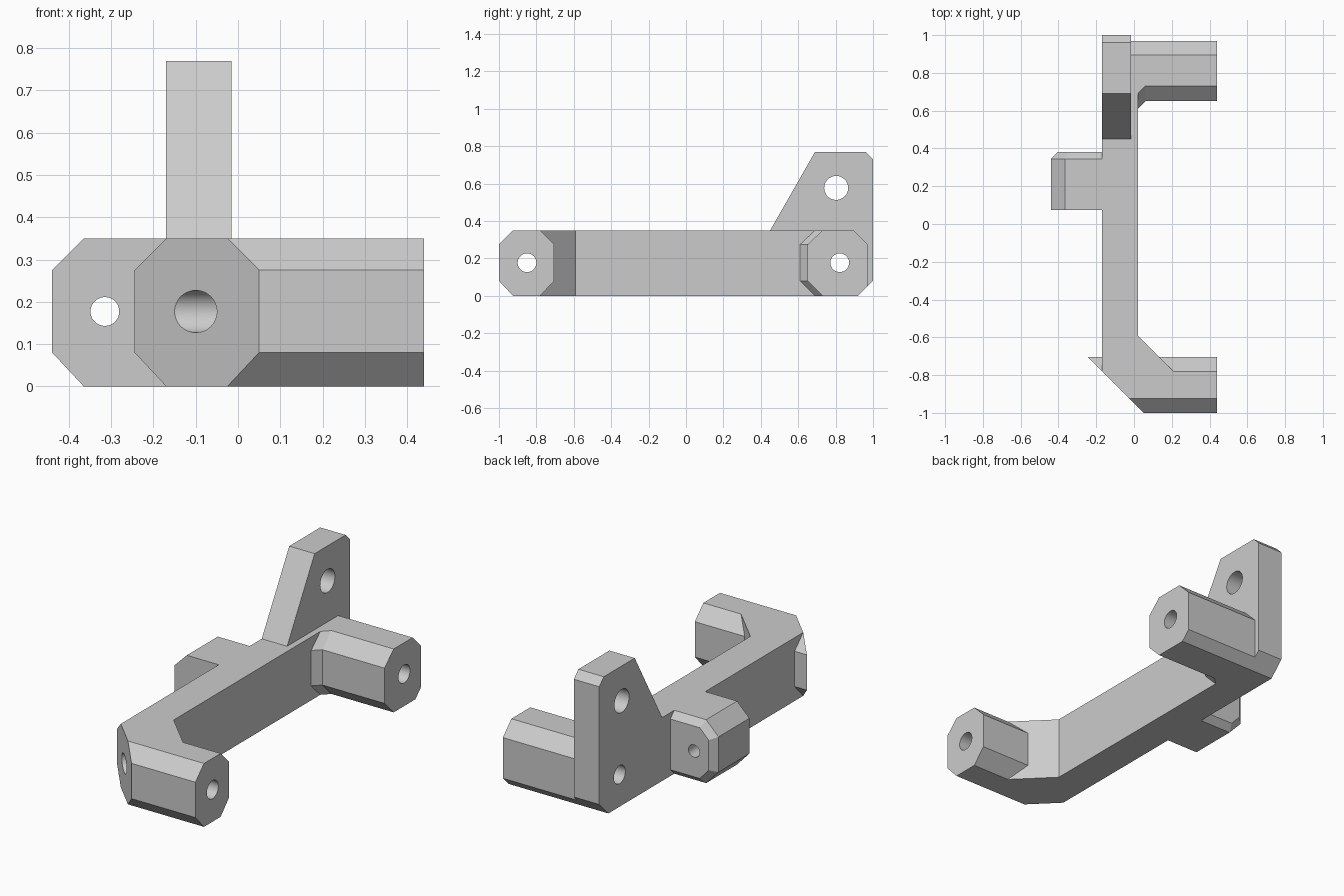
import bpy, bmesh, math
from mathutils import Matrix, Vector

default = bpy.data.objects.get("Cube")
if default:
    bpy.data.objects.remove(default, do_unlink=True)

H = 0.35             # beam height
LOW, HIGH = 0.08, 0.275   # chamfer heights of the arms
HOLE_Z = 0.177

grey = bpy.data.materials.new("plain grey")
grey.use_nodes = True
grey.diffuse_color = (0.6, 0.6, 0.6, 1)
grey.node_tree.nodes["Principled BSDF"].inputs["Base Color"].default_value = (0.6, 0.6, 0.6, 1)


def finish(bm, name):
    bmesh.ops.recalc_face_normals(bm, faces=bm.faces[:])
    mesh = bpy.data.meshes.new(name)
    bm.to_mesh(mesh)
    bm.free()
    mesh.materials.append(grey)
    ob = bpy.data.objects.new(name, mesh)
    bpy.context.scene.collection.objects.link(ob)
    return ob


def prism(name, outline, axis, start, end, clip=None):
    """Extrude a 2D outline along x (outline is y, z) or z (outline is x, y)."""
    bm = bmesh.new()
    place = (lambda a, b: (start, a, b)) if axis == "x" else (lambda a, b: (a, b, start))
    face = bm.faces.new([bm.verts.new(place(a, b)) for a, b in outline])
    move = Vector((end - start, 0, 0)) if axis == "x" else Vector((0, 0, end - start))
    out = bmesh.ops.extrude_face_region(bm, geom=[face], use_keep_orig=True)
    bmesh.ops.translate(bm, vec=move, verts=[v for v in out["geom"] if isinstance(v, bmesh.types.BMVert)])
    if clip:
        point, normal = clip
        bmesh.ops.bisect_plane(bm, geom=bm.verts[:] + bm.edges[:] + bm.faces[:],
                               plane_co=point, plane_no=normal, clear_outer=True)
        bmesh.ops.holes_fill(bm, edges=[e for e in bm.edges if e.is_boundary])
    return finish(bm, name)


def hull(name, points):
    bm = bmesh.new()
    for p in points:
        bm.verts.new(p)
    bmesh.ops.convex_hull(bm, input=bm.verts[:])
    loose = [v for v in bm.verts if not v.link_faces]
    bmesh.ops.delete(bm, geom=loose, context="VERTS")
    bmesh.ops.dissolve_limit(bm, angle_limit=0.01, verts=bm.verts[:], edges=bm.edges[:])
    return finish(bm, name)


def drill(name, axis, centre, radius, depth):
    bm = bmesh.new()
    turn = Matrix.Rotation(math.pi / 2, 4, "Y" if axis == "x" else "X")
    bmesh.ops.create_cone(bm, cap_ends=True, segments=48, radius1=radius, radius2=radius,
                          depth=depth, matrix=Matrix.Translation(centre) @ turn)
    ob = finish(bm, name)
    ob.hide_render = True
    return ob


# Long beam with the solid core of the mitred front corner
body = prism("bracket_body", [(-0.17, 0.8), (-0.17, -0.78), (-0.025, -0.925), (0.2, -0.925),
                              (0.215, -0.785), (0.02, -0.59), (0.02, 0.8)], "z", 0, H)

# Front arm, cut off along the mitre
front_arm = prism("front_arm", [(-0.925, 0), (-0.78, 0), (-0.705, LOW), (-0.705, HIGH),
                                (-0.78, H), (-0.925, H), (-1, HIGH), (-1, LOW)], "x", -0.4, 0.44,
                  clip=((-0.17, -0.78, 0), (-1, -1, 0)))

# Back arm and the flared root where it leaves the beam
inner = [(0.73, 0), (0.65, LOW), (0.65, HIGH), (0.73, H)]
back_arm = prism("back_arm", inner + [(0.895, H), (0.97, HIGH), (0.97, 0.05), (0.92, 0)],
                 "x", -0.1, 0.44)
back_arm_root = hull("back_arm_root", [(x, y - shift, z)
                                       for x, shift in ((0, 0.04), (0.02, 0.04), (0.06, 0))
                                       for y, z in inner + [(0.84, 0), (0.84, H)]])

# Upright mounting plate
plate = prism("upright_plate", [(0.45, 0), (0.45, H), (0.69, 0.77), (0.96, 0.77),
                                (1, 0.73), (1, LOW), (0.92, 0)], "x", -0.17, -0.015)

# Side tab with a bevelled back rim
rim, slide = 0.035, 0.0145
tab_outer = [(-0.1, 0), (-0.365, 0), (-0.44, LOW), (-0.44, HIGH), (-0.365, H), (-0.1, H)]
tab_inner = [(-0.1, rim), (-0.365 + slide, rim), (-0.44 + rim, LOW + slide),
             (-0.44 + rim, HIGH - slide), (-0.365 + slide, H - rim), (-0.1, H - rim)]
tab = hull("side_tab", [(x, y, z) for y, ring in ((0.075, tab_outer), (0.345, tab_outer), (0.38, tab_inner))
                        for x, z in ring])

# Screw holes
holes = [drill("front_hole", "x", (0, -0.85, HOLE_Z), 0.05, 1.4),
         drill("back_hole", "x", (0, 0.822, HOLE_Z), 0.05, 1.4),
         drill("plate_hole", "x", (0, 0.803, 0.577), 0.064, 1),
         drill("tab_hole", "y", (-0.315, 0.22, HOLE_Z), 0.034, 0.6)]

# Fuse the parts, then cut the holes
helpers = [front_arm, back_arm, back_arm_root, plate, tab] + holes
for ob in helpers:
    mod = body.modifiers.new(ob.name, "BOOLEAN")
    mod.operation = "DIFFERENCE" if ob in holes else "UNION"
    mod.solver = "EXACT"
    mod.object = ob
bpy.context.view_layer.update()
result = bpy.data.meshes.new_from_object(body.evaluated_get(bpy.context.evaluated_depsgraph_get()))
body.modifiers.clear()
body.data = result
for ob in helpers:
    bpy.data.objects.remove(ob, do_unlink=True)

# Merge leftover seams and keep one material
bm = bmesh.new()
bm.from_mesh(result)
bmesh.ops.remove_doubles(bm, verts=bm.verts[:], dist=0.0002)
for f in bm.faces:
    f.material_index = 0
bm.to_mesh(result)
bm.free()
result.materials.clear()
result.materials.append(grey)

bpy.ops.object.select_all(action="DESELECT")
body.select_set(True)
bpy.context.view_layer.objects.active = body
bpy.ops.object.shade_smooth_by_angle(angle=math.radians(25))
